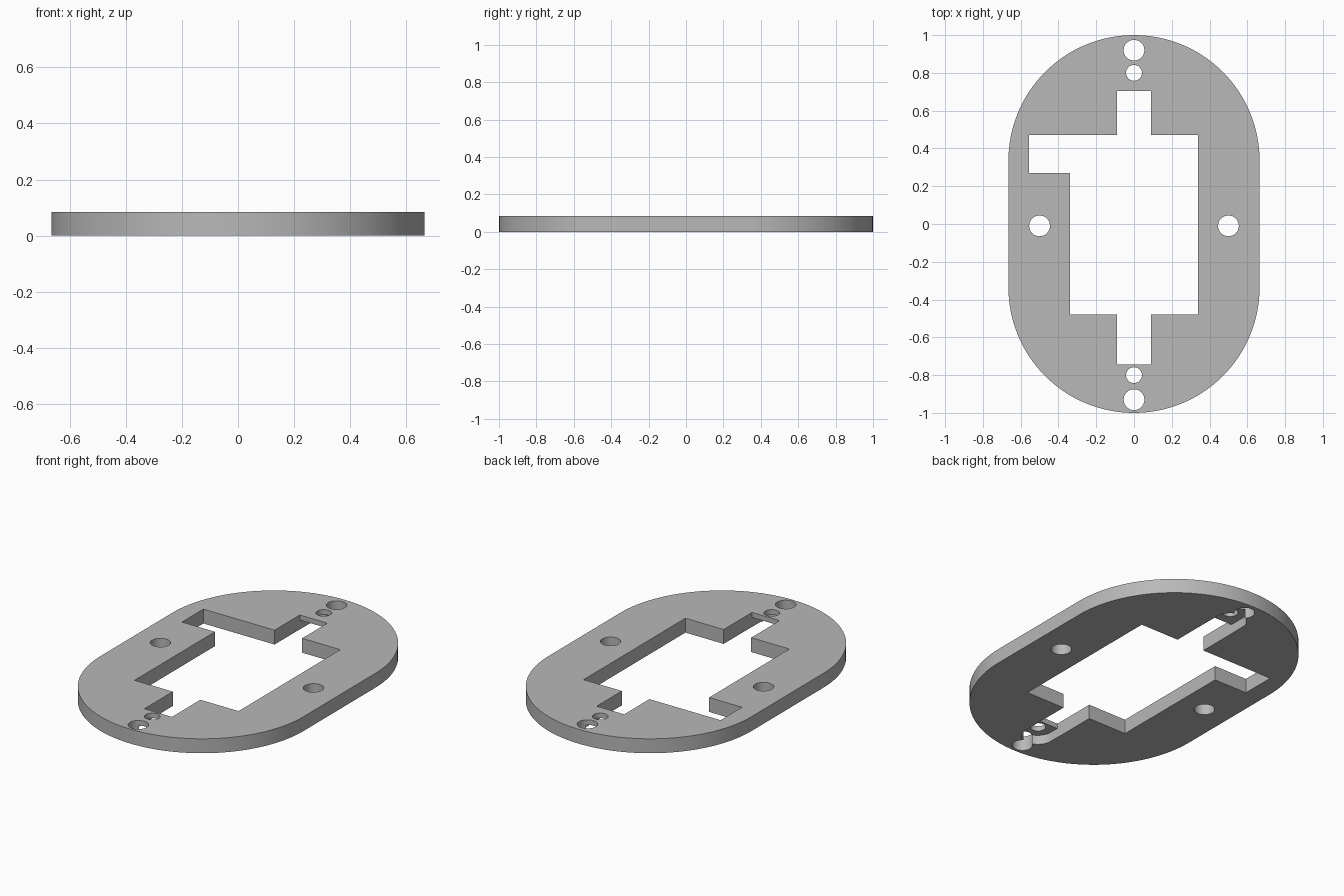
import bpy, bmesh, math

if "Cube" in bpy.data.objects:
    bpy.data.objects.remove(bpy.data.objects["Cube"], do_unlink=True)

THICK = 0.085
POCKET = 0.055

grey = bpy.data.materials.new("plain grey")
grey.use_nodes = True
colour = (0.48, 0.48, 0.48, 1)
grey.diffuse_color = colour
grey.node_tree.nodes["Principled BSDF"].inputs["Base Color"].default_value = colour


def arc(cx, cy, r, start, end, n):
    """Points along an arc, angles in degrees."""
    return [(cx + r * math.cos(math.radians(start + (end - start) * i / n)),
             cy + r * math.sin(math.radians(start + (end - start) * i / n)))
            for i in range(n + 1)]


def prism(name, outline, z0, z1):
    """Extrude a flat outline between two heights."""
    bm = bmesh.new()
    base = bm.faces.new([bm.verts.new((x, y, z0)) for x, y in outline])
    top = bmesh.ops.extrude_face_region(bm, geom=[base])["geom"]
    bmesh.ops.translate(bm, vec=(0, 0, z1 - z0),
                        verts=[v for v in top if isinstance(v, bmesh.types.BMVert)])
    bmesh.ops.recalc_face_normals(bm, faces=bm.faces)
    mesh = bpy.data.meshes.new(name)
    bm.to_mesh(mesh)
    bm.free()
    mesh.materials.append(grey)
    obj = bpy.data.objects.new(name, mesh)
    bpy.context.collection.objects.link(obj)
    return obj


# Plate with rounded ends
plate = prism("mounting_plate",
              arc(0, 0.335, 0.665, 0, 180, 64) + arc(0, -0.335, 0.665, 180, 360, 64),
              0, THICK)

# Stepped central opening with end notches and a side notch
opening = [(-0.09, -0.745), (0.09, -0.745), (0.09, -0.48), (0.34, -0.48),
           (0.34, 0.47), (0.09, 0.47), (0.09, 0.705), (-0.09, 0.705),
           (-0.09, 0.47), (-0.555, 0.47), (-0.555, 0.27), (-0.34, 0.27),
           (-0.34, -0.48), (-0.09, -0.48)]
cutters = [prism("opening_cutter", opening, -0.1, 0.2)]

# Screw holes
for x, y, r in [(0, 0.92, 0.055), (0, -0.93, 0.055), (0, 0.8, 0.042),
                (0, -0.8, 0.042), (-0.5, -0.01, 0.055), (0.5, -0.01, 0.055)]:
    cutters.append(prism("hole_cutter", arc(x, y, r, 0, 360, 32)[:-1], -0.1, 0.2))

# Round-ended pockets in the underside, running into the end notches
for s in (1, -1):
    slot = [(0.089, 0.6)] + arc(0, 0.8, 0.089, 0, 180, 24) + [(-0.089, 0.6)]
    cutters.append(prism("pocket_cutter", [(x * s, y * s) for x, y in slot],
                         -0.1, POCKET))

for cutter in cutters:
    cutter.hide_render = True
    mod = plate.modifiers.new("cut", "BOOLEAN")
    mod.operation = "DIFFERENCE"
    mod.solver = "EXACT"
    mod.object = cutter

# Bake the cuts and discard the cutters
bpy.context.view_layer.update()
graph = bpy.context.evaluated_depsgraph_get()
result = bpy.data.meshes.new_from_object(plate.evaluated_get(graph))
plate.modifiers.clear()
plate.data = result
for cutter in cutters:
    bpy.data.objects.remove(cutter, do_unlink=True)

# Smooth curved walls, sharp rims
bpy.ops.object.select_all(action="DESELECT")
plate.select_set(True)
bpy.context.view_layer.objects.active = plate
bpy.ops.object.shade_smooth_by_angle(angle=math.radians(30))
